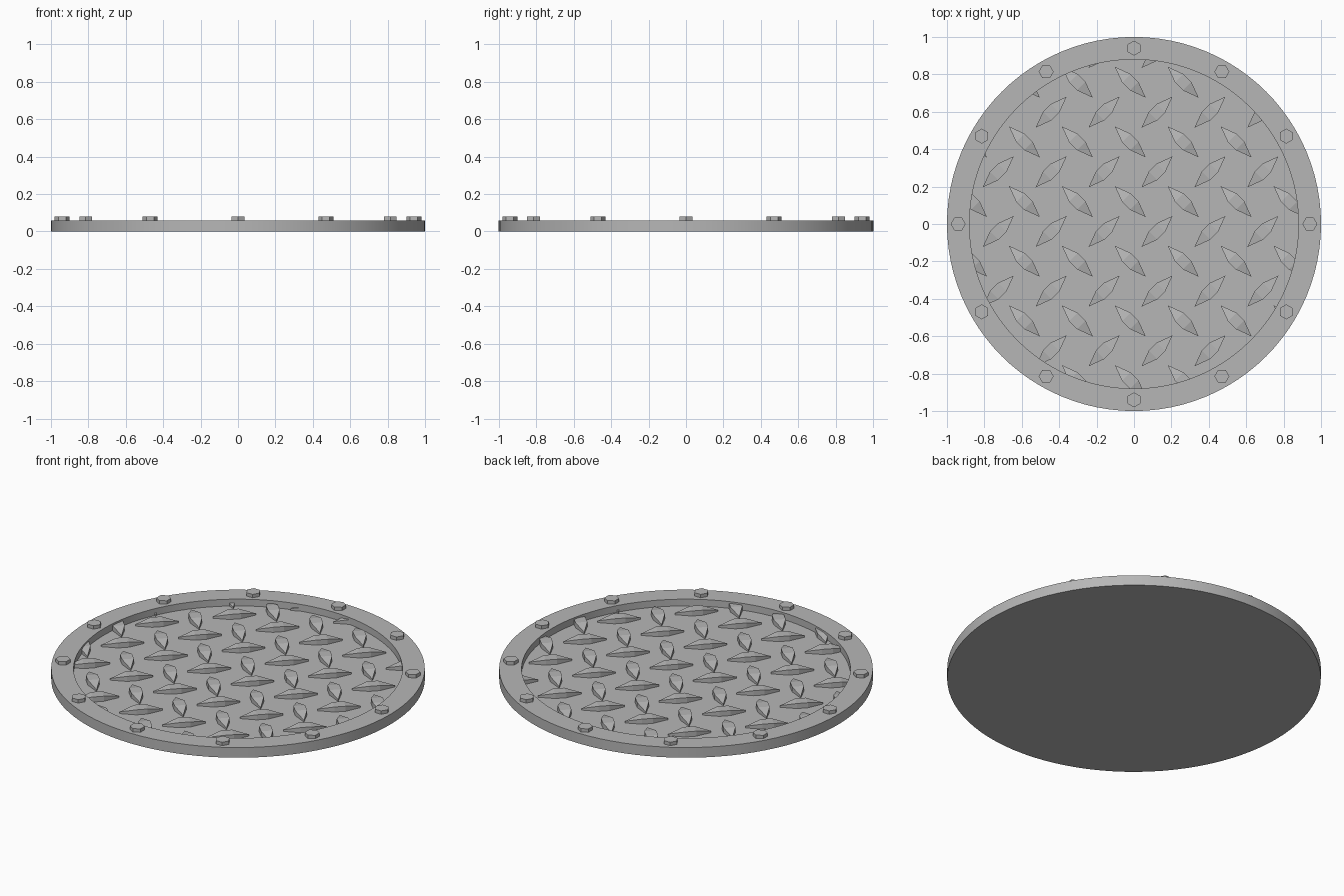
import bpy, bmesh
from math import cos, sin, pi, radians
from mathutils import Matrix, Vector

if "Cube" in bpy.data.objects:
    bpy.data.objects.remove(bpy.data.objects["Cube"])

INNER, FLOOR, RIM_TOP = 0.88, 0.02, 0.06

steel = bpy.data.materials.new("grey steel")
steel.use_nodes = True
steel.diffuse_color = (0.47, 0.47, 0.47, 1)
steel.node_tree.nodes["Principled BSDF"].inputs["Base Color"].default_value = steel.diffuse_color


def finish(name, bm):
    bmesh.ops.recalc_face_normals(bm, faces=bm.faces)
    mesh = bpy.data.meshes.new(name)
    bm.to_mesh(mesh)
    bm.free()
    mesh.materials.append(steel)
    obj = bpy.data.objects.new(name, mesh)
    bpy.context.collection.objects.link(obj)
    bpy.ops.object.select_all(action='DESELECT')
    obj.select_set(True)
    bpy.context.view_layer.objects.active = obj
    return obj


def cylinder(bm, radius, z0, z1, sides, matrix=Matrix()):
    place = matrix @ Matrix.Translation((0, 0, (z0 + z1) / 2))
    bmesh.ops.create_cone(bm, cap_ends=True, segments=sides, radius1=radius,
                          radius2=radius, depth=z1 - z0, matrix=place)


# Round cover: solid disc with a raised rim, made by insetting and sinking the top
bm = bmesh.new()
cylinder(bm, 1, 0, RIM_TOP, 96)
top = max(bm.faces, key=lambda f: f.calc_center_median().z)
bmesh.ops.inset_region(bm, faces=[top], thickness=1 - INNER, use_even_offset=True)
wall = bmesh.ops.extrude_face_region(bm, geom=[top])
sunk = [g for g in wall["geom"] if isinstance(g, bmesh.types.BMVert)]
bmesh.ops.translate(bm, verts=sunk, vec=(0, 0, FLOOR - RIM_TOP))
if top.is_valid:
    bmesh.ops.delete(bm, geom=[top], context='FACES_ONLY')
finish("cover_plate", bm)
bpy.ops.object.shade_smooth_by_angle(angle=radians(30))


# Raised tread: six-sided lozenge whose top drops towards its pointed ends
def tread(bm, x, y, angle):
    turn = Matrix.Translation((x, y, 0)) @ Matrix.Rotation(angle, 4, 'Z')
    outline = [(-0.117, 0, 0.03), (-0.03, -0.032, 0.05), (0.03, -0.032, 0.05),
               (0.117, 0, 0.03), (0.03, 0.032, 0.05), (-0.03, 0.032, 0.05)]
    upper = [bm.verts.new(turn @ Vector(p)) for p in outline]
    lower = [bm.verts.new(turn @ Vector((p[0], p[1], 0.01))) for p in outline]
    u = upper
    bm.faces.new((u[1], u[2], u[4], u[5]))
    bm.faces.new((u[0], u[1], u[5]))
    bm.faces.new((u[2], u[3], u[4]))
    bm.faces.new(lower[::-1])
    for i in range(6):
        j = (i + 1) % 6
        bm.faces.new((lower[i], lower[j], upper[j], upper[i]))


# Two interleaved grids of treads leaning opposite ways
bm = bmesh.new()
for x0, y0, angle in ((-0.02, 0.12, -pi / 4), (0.123, -0.04, pi / 4)):
    for i in range(-4, 5):
        for j in range(-4, 5):
            x, y = x0 + 0.283 * i, y0 + 0.319 * j
            if Vector((x, y)).length < INNER + 0.1:
                tread(bm, x, y, angle)
treads = finish("treads", bm)

# Trim the treads to the recess
bm = bmesh.new()
cylinder(bm, INNER + 0.01, -0.1, 0.2, 96)
cutter = finish("tread_cutter", bm)
cutter.hide_render = True
trim = treads.modifiers.new("trim", 'BOOLEAN')
trim.operation = 'INTERSECT'
trim.solver = 'EXACT'
trim.object = cutter
bpy.context.view_layer.objects.active = treads
bpy.ops.object.modifier_apply(modifier=trim.name)
bpy.data.objects.remove(cutter)

# Ring of hexagonal bolt heads
bm = bmesh.new()
for k in range(12):
    a = k * pi / 6
    spot = Matrix.Translation((0.94 * cos(a), 0.94 * sin(a), 0)) @ Matrix.Rotation(a + pi / 2, 4, 'Z')
    cylinder(bm, 0.04, RIM_TOP - 0.01, 0.08, 6, spot)
finish("bolt_heads", bm)
